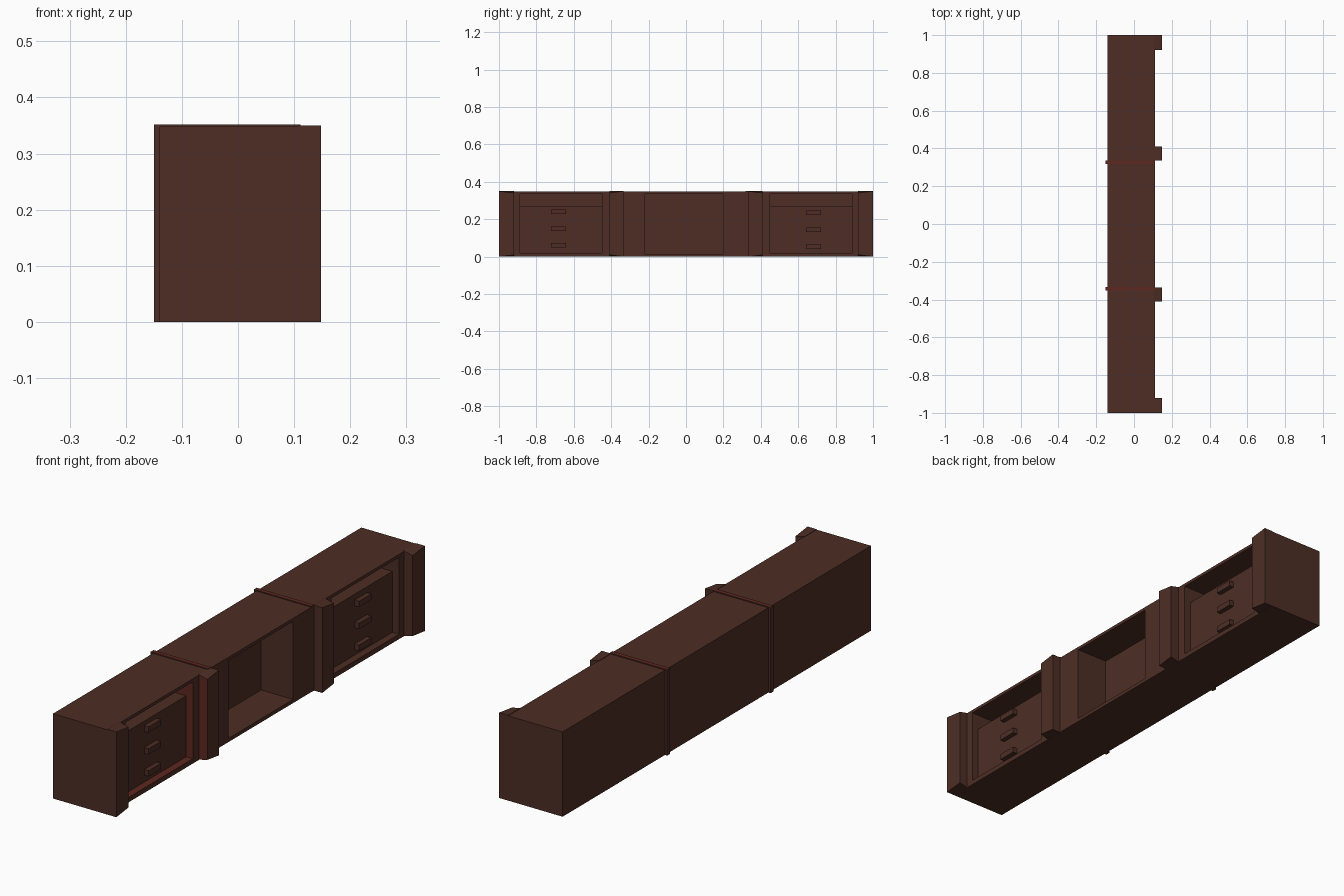
import bpy, bmesh
from mathutils import Vector

cube = bpy.data.objects.get("Cube")
if cube:
    bpy.data.objects.remove(cube, do_unlink=True)


def material(name, color):
    m = bpy.data.materials.new(name)
    m.use_nodes = True
    m.diffuse_color = color
    m.node_tree.nodes["Principled BSDF"].inputs["Base Color"].default_value = color
    return m


BROWN = material("dark brown wood", (0.074, 0.027, 0.018, 1))
RED = material("reddish wood", (0.110, 0.021, 0.014, 1))
FRONT, TOP = 0.11, 0.348


def box(name, xs, ys, zs, edit=None):
    """Box spanning the given ranges; edit(bm) may reshape it."""
    bm = bmesh.new()
    bmesh.ops.create_cube(bm, size=1)
    for v in bm.verts:
        v.co = Vector([min(r) if c < 0 else max(r) for c, r in zip(v.co, (xs, ys, zs))])
    if edit:
        edit(bm)
    mesh = bpy.data.meshes.new(name)
    bm.to_mesh(mesh)
    bm.free()
    ob = bpy.data.objects.new(name, mesh)
    bpy.context.collection.objects.link(ob)
    mesh.materials.append(BROWN)
    mesh.materials.append(RED)
    return ob


def paint_red(ob, rule):
    for p in ob.data.polygons:
        if rule(p.center, p.normal):
            p.material_index = 1


def cut(ob, cutter):
    cutter.hide_render = True
    mod = ob.modifiers.new("opening", "BOOLEAN")
    mod.operation, mod.solver, mod.object = "DIFFERENCE", "EXACT", cutter
    bpy.context.view_layer.objects.active = ob
    bpy.ops.object.modifier_apply(modifier=mod.name)
    bpy.data.objects.remove(cutter, do_unlink=True)


# Long carcass with a central niche and two drawer openings
body = box("cabinet_body", (-0.14, FRONT), (-1, 1), (0, TOP))
cut(body, box("niche_cutter", (-0.035, 0.2), (-0.22, 0.2), (0.015, 0.335)))
for s in (-1, 1):
    cut(body, box("drawer_cutter", (-0.10, 0.2), (s * 0.45, s * 0.887), (0.02, 0.335)))

# Reddish lining on the front opening
paint_red(body, lambda c, n: -0.9 < c.y < -0.44 and 0.01 < c.z < 0.33
          and (n.y < -0.9 or (n.z > 0.9 and c.z < 0.1)))

# Drawer blocks and pulls
for s, side, shift in ((-1, "front", 0), (1, "rear", -0.006)):
    box(side + "_drawers", (-0.10, 0.08), (s * 0.45, s * 0.887), (0.02, 0.27))
    for i in range(3):
        z = 0.06 + 0.09 * i + shift
        box(f"{side}_drawer_handle_{i + 1}", (0.075, 0.1),
            (s * 0.642, s * 0.722), (z - 0.012, z + 0.012))

# Posts whose ends taper towards the drawers
for s, side in ((-1, "front"), (1, "rear")):
    for outer, inner, place in ((1, 0.92, "end"), (0.335, 0.41, "middle")):
        def taper(bm, edge=s * inner):
            for v in bm.verts:
                if abs(v.co.y - edge) < 1e-4 and v.co.x > FRONT:
                    v.co.z += 0.01 if v.co.z < 0.1 else -0.01
        post = box(f"{side}_{place}_post", (FRONT - 0.003, 0.148),
                   (s * outer, s * inner), (0, 0.35), taper)
        if s < 0 and place == "middle":
            paint_red(post, lambda c, n: n.y < -0.9)

# Bands wrapping the joints, with reddish tops
for y, side in ((-0.343, "front"), (0.327, "rear")):
    band = box(side + "_joint_band", (-0.15, FRONT + 0.001),
               (y - 0.009, y + 0.009), (0, 0.352))
    paint_red(band, lambda c, n: n.z > 0.9)
